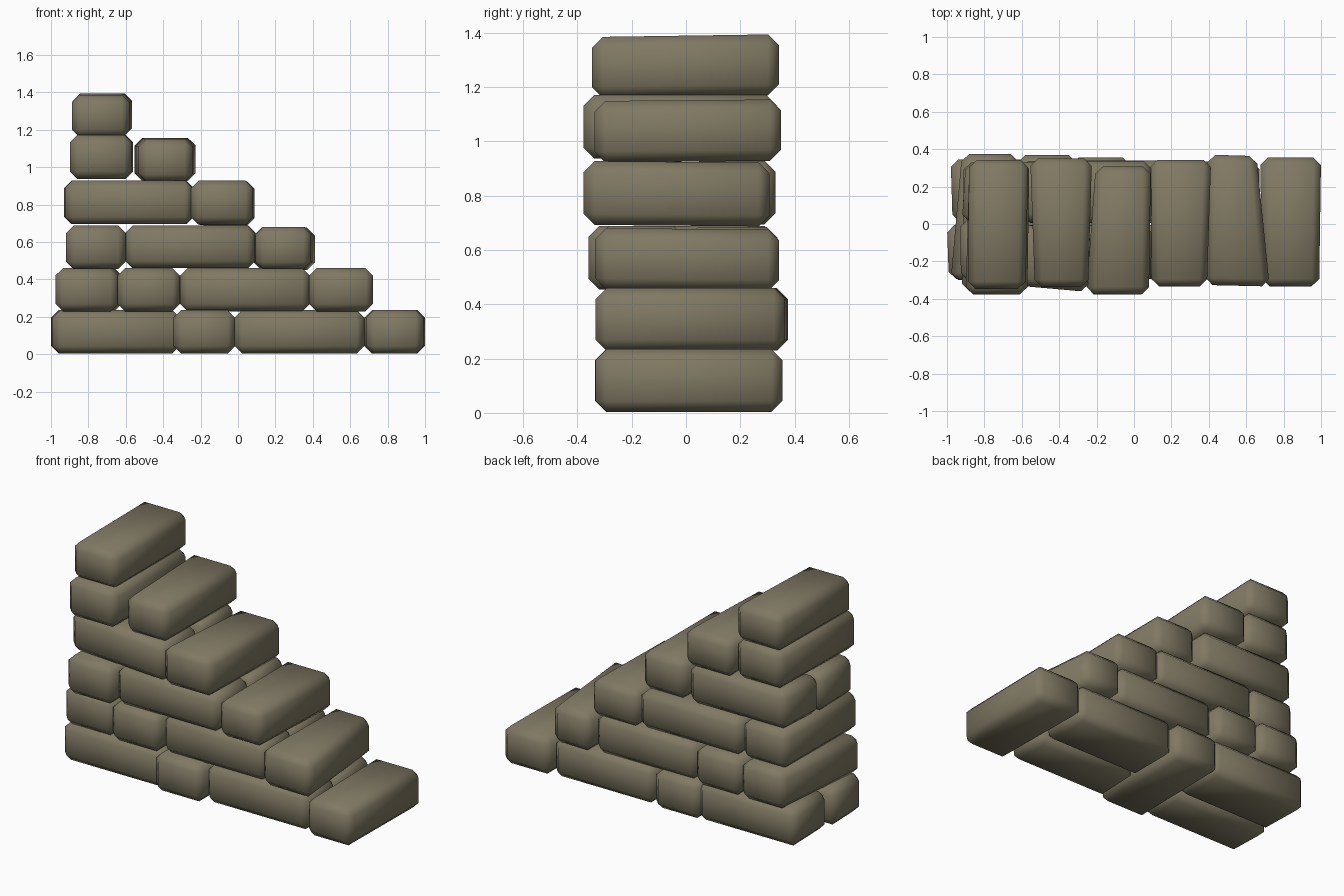
import bpy, bmesh

stone = bpy.data.materials.new("olive_stone")
stone.diffuse_color = (0.215, 0.19, 0.125, 1)


def brick(name, z0, z1, y0, y1, front, back, tilt=0.0, yaw=0.0):
    """Chamfered soft block: x extents given at its front (y0) and back (y1).
    tilt lifts the back edge, yaw pushes the right end backwards."""
    bm = bmesh.new()
    bmesh.ops.create_cube(bm, size=1)
    for v in bm.verts:
        f, b = v.co.x > 0, v.co.y > 0
        v.co.x = (back if b else front)[int(f)]
        v.co.z = (z1 if v.co.z > 0 else z0) + (tilt if b else -tilt)
        v.co.y = (y1 if b else y0) + (yaw if f else -yaw)
    bmesh.ops.bevel(bm, geom=list(bm.edges), offset=0.04, segments=1,
                    profile=0.5, affect='EDGES')
    bmesh.ops.recalc_face_normals(bm, faces=bm.faces)
    for face in bm.faces:
        face.smooth = True
    me = bpy.data.meshes.new(name)
    bm.to_mesh(me)
    bm.free()
    me.materials.append(stone)
    ob = bpy.data.objects.new(name, me)
    bpy.context.collection.objects.link(ob)


# Course 1
z = (0.004, 0.235)
brick("course1_left_front", *z, -0.295, -0.005, (-0.99, -0.31), (-1.0, -0.31))
brick("course1_left_back", *z, 0.01, 0.345, (-0.97, -0.31), (-0.98, -0.31))
brick("course1_cross", *z, -0.335, 0.355, (-0.345, -0.015), (-0.335, -0.02))
brick("course1_long_front", *z, -0.295, -0.005, (-0.02, 0.675), (-0.01, 0.675))
brick("course1_long_back", *z, 0.005, 0.335, (-0.01, 0.67), (-0.01, 0.67))
brick("course1_step", *z, -0.333, 0.355, (0.685, 0.99), (0.675, 1.0))

# Course 2
z = (0.229, 0.46)
brick("course2_end_cross", *z, -0.30, 0.375, (-0.98, -0.64), (-0.92, -0.62))
brick("course2_cross", *z, -0.325, 0.37, (-0.645, -0.31), (-0.62, -0.31))
brick("course2_long_front", *z, -0.295, -0.005, (-0.31, 0.385), (-0.30, 0.385))
brick("course2_long_back", *z, 0.005, 0.34, (-0.31, 0.38), (-0.30, 0.38))
brick("course2_step", *z, -0.33, 0.367, (0.38, 0.725), (0.395, 0.655), 0, -0.004)

# Course 3
brick("course3_end_cross", 0.455, 0.688, -0.36, 0.33, (-0.92, -0.60), (-0.91, -0.60))
brick("course3_long_front", 0.46, 0.688, -0.325, -0.005, (-0.605, 0.09), (-0.595, 0.095))
brick("course3_long_back", 0.46, 0.685, 0.005, 0.338, (-0.595, 0.095), (-0.605, 0.09))
brick("course3_step", 0.452, 0.678, -0.335, 0.343, (0.095, 0.39), (0.085, 0.412), -0.003)

# Course 4
z = (0.695, 0.928)
brick("course4_long_front", *z, -0.333, -0.005, (-0.925, -0.245), (-0.93, -0.235), 0, -0.03)
brick("course4_long_back", *z, 0.01, 0.33, (-0.92, -0.24), (-0.90, -0.24))
brick("course4_step", 0.69, 0.925, -0.377, 0.308, (-0.255, 0.08), (-0.205, 0.09), -0.003)

# Course 5
brick("course5_end_cross", 0.937, 1.172, -0.377, 0.335, (-0.90, -0.57), (-0.88, -0.56))
brick("course5_step", 0.926, 1.152, -0.338, 0.35, (-0.53, -0.245), (-0.555, -0.225), 0.003)

# Course 6
brick("course6_top", 1.165, 1.39, -0.347, 0.342, (-0.888, -0.58), (-0.882, -0.565), 0.005)
